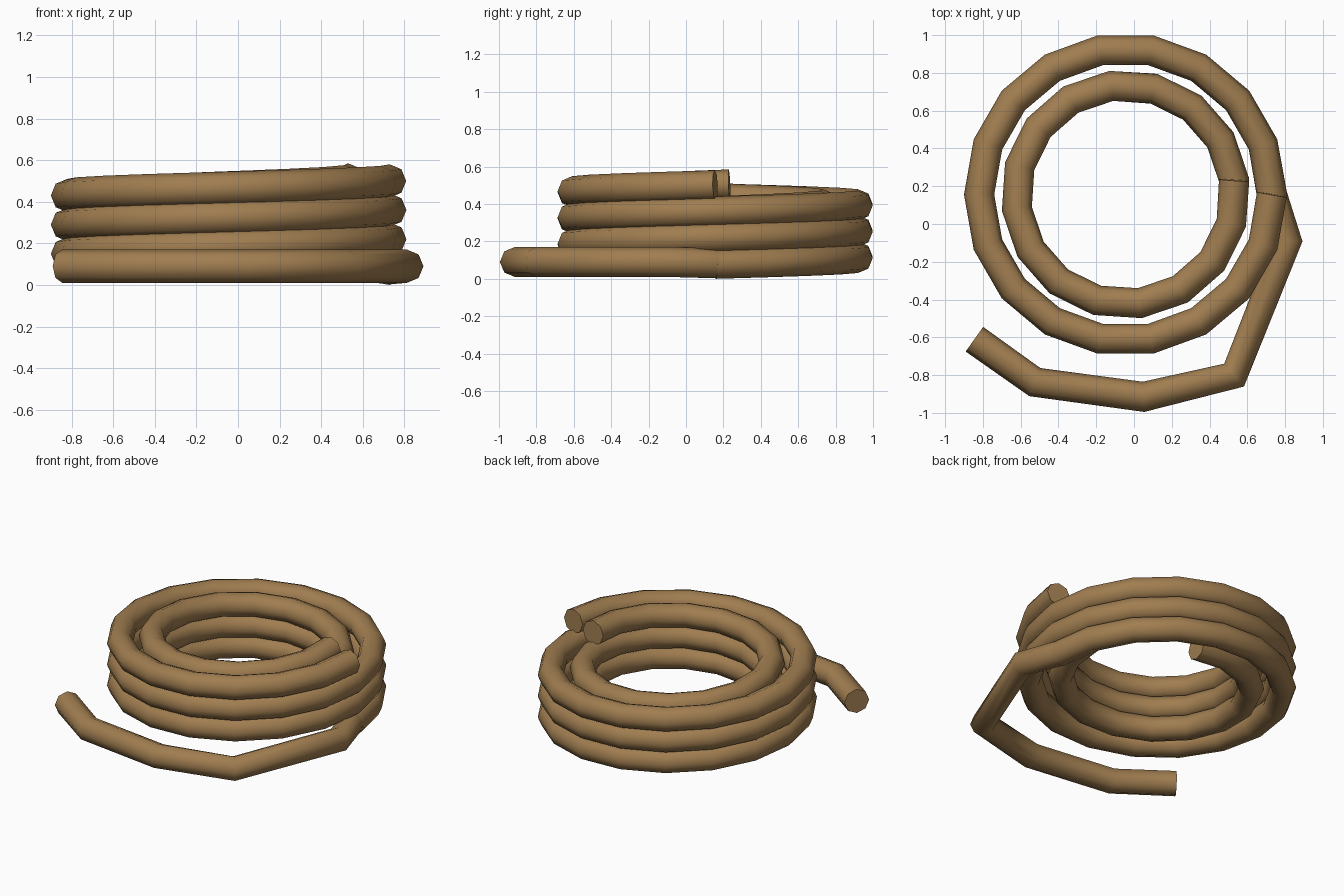
import bpy, bmesh, math
from mathutils import Vector

if "Cube" in bpy.data.objects:
    bpy.data.objects.remove(bpy.data.objects["Cube"])

rope = bpy.data.materials.new("rope_tan")
rope.diffuse_color = (0.35, 0.205, 0.08, 1)
rope.use_nodes = True
rope.node_tree.nodes["Principled BSDF"].inputs["Base Color"].default_value = rope.diffuse_color

CENTRE = (-0.045, 0.156)
TUBE = 0.08
SIDES = 8


def tube(name, points):
    """Eight-sided capped tube along a path, rings set on the bisecting planes."""
    pts = [Vector(p) for p in points]
    bm = bmesh.new()
    rings = []
    for i, p in enumerate(pts):
        t = Vector((0, 0, 0))
        if i > 0:
            t += (p - pts[i - 1]).normalized()
        if i < len(pts) - 1:
            t += (pts[i + 1] - p).normalized()
        t.normalize()
        side = t.cross(Vector((0, 0, 1))).normalized()
        up = side.cross(t)
        rings.append([bm.verts.new(p + TUBE * (math.cos(a) * side + math.sin(a) * up))
                      for a in (2 * math.pi * k / SIDES for k in range(SIDES))])
    for a, b in zip(rings, rings[1:]):
        for k in range(SIDES):
            n = (k + 1) % SIDES
            bm.faces.new((a[k], a[n], b[n], b[k])).smooth = True
    bm.faces.new(rings[0])
    bm.faces.new(rings[-1])
    bmesh.ops.recalc_face_normals(bm, faces=bm.faces)
    me = bpy.data.meshes.new(name)
    bm.to_mesh(me)
    bm.free()
    me.materials.append(rope)
    ob = bpy.data.objects.new(name, me)
    bpy.context.collection.objects.link(ob)


def helix(radius, start_deg, step_deg, steps, z_start, pitch=0.14):
    out = []
    for i in range(steps + 1):
        a = math.radians(start_deg + i * step_deg)
        out.append((CENTRE[0] + radius * math.cos(a),
                    CENTRE[1] + radius * math.sin(a),
                    z_start + pitch * i * step_deg / 360))
    return out


# Outer coil: three turns of 18 segments
tube("outer_coil", helix(0.775, 0, 20, 54, 0.08))

# Inner coil: nearly three turns of 16 segments
tube("inner_coil", helix(0.58, 75, 22.5, 45, 0.111))

# Loose end lying on the ground
tube("loose_end", [(0.73, 0.156, 0.083), (0.812, -0.09, 0.09), (0.53, -0.80, 0.09),
                   (0.05, -0.915, 0.09), (-0.525, -0.837, 0.09), (-0.845, -0.61, 0.09)])
